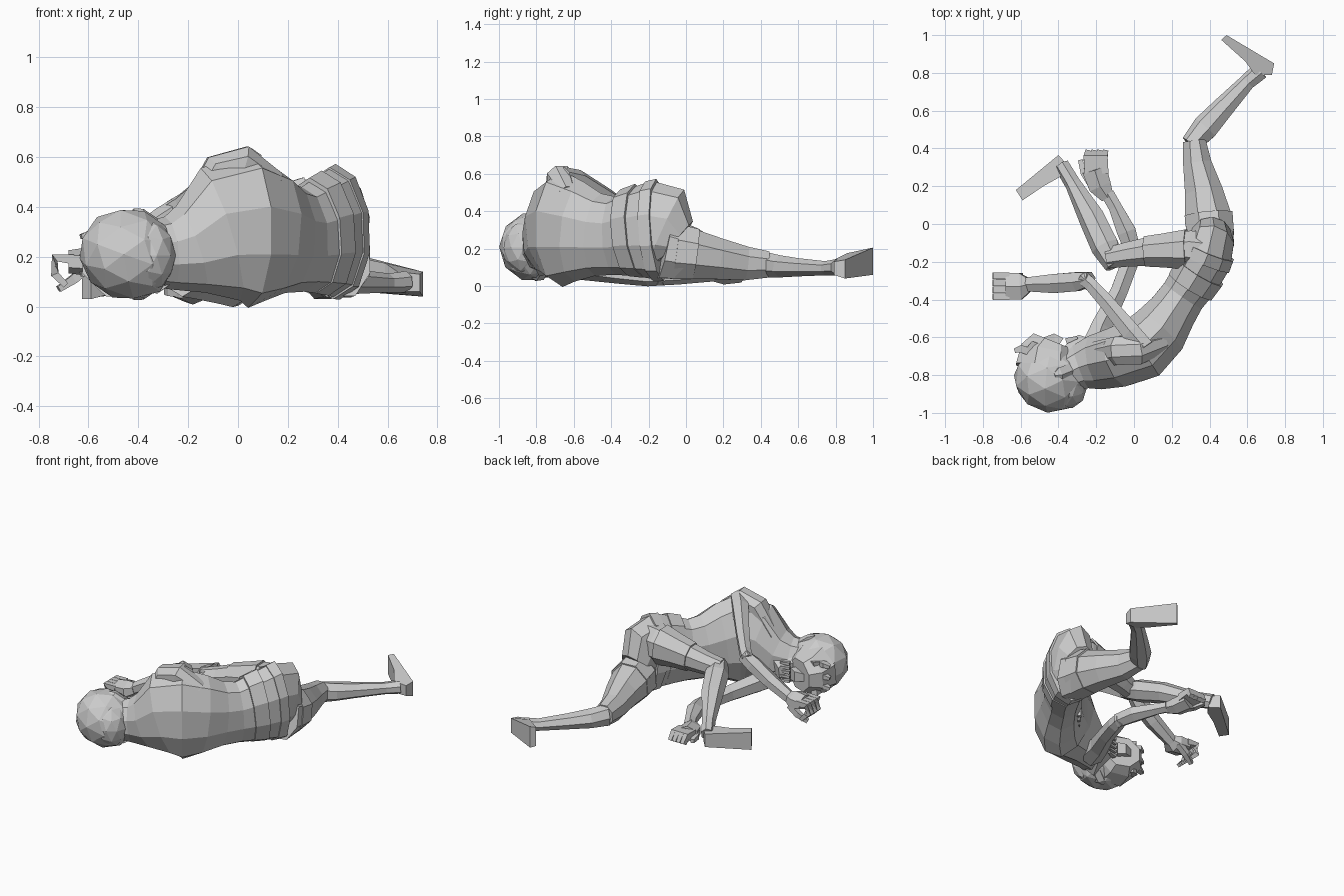
import bpy, bmesh, math
from mathutils import Vector, Euler


def finish(name, bm):
    bmesh.ops.recalc_face_normals(bm, faces=bm.faces)
    me = bpy.data.meshes.new(name)
    bm.to_mesh(me)
    bm.free()
    ob = bpy.data.objects.new(name, me)
    bpy.context.collection.objects.link(ob)
    return ob


def tube(name, secs, sides=8):
    """Loft along sections (x, y, z, horizontal radius, vertical radius)."""
    bm = bmesh.new()
    P = [Vector(s[:3]) for s in secs]
    k = 1.0 / math.cos(math.pi / sides)
    rings = []
    for i, s in enumerate(secs):
        t = (P[min(i + 1, len(P) - 1)] - P[max(i - 1, 0)]).normalized()
        side = t.cross(Vector((0, 0, 1))).normalized()
        up = side.cross(t)
        ring = []
        for j in range(sides):
            a = 2 * math.pi * (j + 0.5) / sides
            ring.append(bm.verts.new(P[i] + side * math.cos(a) * s[3] * k + up * math.sin(a) * s[4] * k))
        rings.append(ring)
    for a, b in zip(rings, rings[1:]):
        for j in range(sides):
            n = (j + 1) % sides
            bm.faces.new((a[j], a[n], b[n], b[j]))
    bm.faces.new(rings[0])
    bm.faces.new(rings[-1])
    return finish(name, bm)


def foot(name, outline):
    """Side-lying foot: outline points (x, y, low z, high z)."""
    bm = bmesh.new()
    lo = [bm.verts.new((x, y, a)) for x, y, a, b in outline]
    hi = [bm.verts.new((x, y, b)) for x, y, a, b in outline]
    bm.faces.new(lo)
    bm.faces.new(hi)
    for i in range(len(lo)):
        n = (i + 1) % len(lo)
        bm.faces.new((lo[i], lo[n], hi[n], hi[i]))
    return finish(name, bm)


def blob(name, c, r, rot=(0, 0, 0), sub=2):
    bm = bmesh.new()
    bmesh.ops.create_icosphere(bm, subdivisions=sub, radius=1)
    e = Euler(rot)
    for v in bm.verts:
        p = Vector((v.co.x * r[0], v.co.y * r[1], v.co.z * r[2]))
        p.rotate(e)
        v.co = p + Vector(c)
    return finish(name, bm)


# torso lying on its side, neck to pelvis
tube("torso", [
    (-0.38, -0.80, 0.21, 0.10, 0.12), (-0.28, -0.755, 0.215, 0.12, 0.14),
    (-0.19, -0.73, 0.23, 0.145, 0.175),
    (-0.07, -0.70, 0.29, 0.16, 0.265), (0.04, -0.66, 0.305, 0.17, 0.295),
    (0.13, -0.57, 0.29, 0.155, 0.255), (0.20, -0.47, 0.275, 0.13, 0.21),
    (0.26, -0.38, 0.27, 0.12, 0.20), (0.33, -0.28, 0.285, 0.13, 0.225),
    (0.385, -0.18, 0.30, 0.135, 0.25), (0.405, -0.11, 0.29, 0.12, 0.235),
    (0.41, -0.05, 0.24, 0.10, 0.13)], 10)

# waistband and belt
tube("waistband", [(0.30, -0.33, 0.285, 0.132, 0.222), (0.35, -0.25, 0.295, 0.14, 0.24)], 10)
tube("belt", [(0.375, -0.20, 0.295, 0.14, 0.252), (0.40, -0.14, 0.30, 0.137, 0.26)], 10)

# ribs on the chest front
for i in range(4):
    x, y = 0.02 + i * 0.035, -0.545 + i * 0.05
    tube("rib", [(x, y, 0.14, 0.012, 0.02), (x - 0.006, y + 0.006, 0.27, 0.02, 0.015),
                 (x + 0.02, y - 0.02, 0.40, 0.012, 0.02)], 4)

# head with face turned to the belly side
blob("skull", (-0.44, -0.82, 0.21), (0.20, 0.18, 0.185), (0, 0.35, -0.1))
blob("nape", (-0.36, -0.865, 0.205), (0.11, 0.115, 0.145), (0, 0, 0.3))
tube("jaw", [(-0.32, -0.77, 0.20, 0.11, 0.13), (-0.28, -0.68, 0.19, 0.09, 0.095),
             (-0.25, -0.61, 0.18, 0.05, 0.06)], 6)
tube("face", [(-0.46, -0.76, 0.20, 0.165, 0.16), (-0.45, -0.67, 0.19, 0.15, 0.13),
              (-0.43, -0.62, 0.19, 0.11, 0.10)], 8)
tube("brow", [(-0.53, -0.655, 0.08, 0.03, 0.03), (-0.54, -0.64, 0.19, 0.03, 0.035),
              (-0.53, -0.655, 0.30, 0.03, 0.03)], 5)
tube("nose", [(-0.50, -0.64, 0.19, 0.03, 0.02), (-0.42, -0.61, 0.19, 0.03, 0.035),
              (-0.39, -0.63, 0.19, 0.03, 0.04)], 4)
for i in range(5):
    z = 0.13 + i * 0.03
    tube("tooth", [(-0.36, -0.62, z, 0.015, 0.01), (-0.30, -0.60, z, 0.008, 0.006)], 4)
for z, s in ((0.365, 1), (0.055, -1)):
    tube("ear", [(-0.34, -0.77, z - 0.03 * s, 0.03, 0.02), (-0.39, -0.79, z + 0.015 * s, 0.03, 0.012),
                 (-0.42, -0.80, z + 0.02 * s, 0.01, 0.008)], 5)
for z in (0.13, 0.20, 0.28):
    tube("forehead_strand", [(-0.54, -0.68, z, 0.02, 0.015), (-0.60, -0.66, z + 0.01, 0.02, 0.015),
                             (-0.63, -0.67, z, 0.012, 0.01)], 4)

# shoulder, upper arm and forearm of the raised arm
tube("upper_shoulder", [(0.15, -0.63, 0.49, 0.05, 0.05), (0.02, -0.67, 0.575, 0.075, 0.07),
                        (-0.08, -0.67, 0.555, 0.075, 0.06), (-0.19, -0.69, 0.38, 0.07, 0.045)], 8)
tube("upper_arm_raised", [
    (0.06, -0.66, 0.58, 0.05, 0.05), (-0.01, -0.58, 0.56, 0.05, 0.055),
    (-0.14, -0.42, 0.47, 0.04, 0.045), (-0.22, -0.33, 0.41, 0.035, 0.04),
    (-0.27, -0.285, 0.38, 0.035, 0.04)], 6)
tube("forearm_raised", [
    (-0.23, -0.29, 0.40, 0.035, 0.04), (-0.30, -0.305, 0.35, 0.05, 0.045),
    (-0.42, -0.315, 0.27, 0.05, 0.04), (-0.58, -0.32, 0.18, 0.035, 0.035)], 6)
tube("palm_raised", [
    (-0.56, -0.32, 0.19, 0.04, 0.035), (-0.60, -0.33, 0.18, 0.07, 0.05),
    (-0.68, -0.33, 0.18, 0.07, 0.04)], 6)
for i in range(4):
    y = -0.385 + i * 0.037
    tube("finger_raised", [(-0.66, y, 0.19, 0.017, 0.02), (-0.735, y, 0.195, 0.017, 0.018),
                           (-0.735, y, 0.13, 0.016, 0.016), (-0.69, y, 0.085, 0.012, 0.012)], 4)
tube("thumb_raised", [(-0.60, -0.28, 0.16, 0.02, 0.02), (-0.66, -0.28, 0.11, 0.018, 0.018),
                      (-0.72, -0.30, 0.07, 0.012, 0.012)], 4)

# arm lying on the floor
tube("upper_arm_lower", [
    (-0.22, -0.68, 0.12, 0.07, 0.07), (-0.17, -0.54, 0.10, 0.055, 0.06),
    (-0.08, -0.36, 0.07, 0.045, 0.05), (-0.02, -0.20, 0.05, 0.045, 0.045),
    (0.0, -0.12, 0.05, 0.035, 0.04)], 6)
tube("forearm_lower", [
    (0.0, -0.16, 0.05, 0.04, 0.042), (-0.04, -0.04, 0.06, 0.05, 0.045),
    (-0.10, 0.09, 0.06, 0.035, 0.035), (-0.14, 0.16, 0.06, 0.035, 0.03)], 6)
tube("palm_lower", [
    (-0.14, 0.14, 0.06, 0.035, 0.03), (-0.18, 0.20, 0.06, 0.06, 0.045),
    (-0.21, 0.29, 0.07, 0.065, 0.045)], 6)
for i in range(4):
    x = -0.245 + i * 0.031
    tube("finger_lower", [(x, 0.27, 0.08, 0.017, 0.025), (x - 0.005, 0.355, 0.09, 0.017, 0.022),
                          (x, 0.38, 0.045, 0.014, 0.014)], 4)
tube("thumb_lower", [(-0.22, 0.20, 0.06, 0.02, 0.02), (-0.265, 0.27, 0.06, 0.018, 0.018),
                     (-0.285, 0.34, 0.06, 0.012, 0.012)], 4)

# leg drawn up in front
tube("thigh_bent", [
    (0.43, -0.15, 0.40, 0.10, 0.12), (0.30, -0.135, 0.395, 0.10, 0.12),
    (0.12, -0.14, 0.375, 0.08, 0.09), (-0.03, -0.16, 0.345, 0.065, 0.07),
    (-0.14, -0.18, 0.325, 0.055, 0.06)], 8)
tube("short_leg_bent", [(0.28, -0.135, 0.395, 0.106, 0.125), (0.16, -0.14, 0.38, 0.09, 0.103),
                        (0.06, -0.145, 0.365, 0.08, 0.09)], 8)
tube("shin_bent", [
    (-0.10, -0.22, 0.335, 0.05, 0.05), (-0.15, -0.12, 0.305, 0.07, 0.065),
    (-0.22, 0.03, 0.25, 0.065, 0.06), (-0.32, 0.21, 0.16, 0.04, 0.045),
    (-0.38, 0.31, 0.12, 0.038, 0.045)], 7)
foot("foot_bent", [(-0.40, 0.365, 0.06, 0.15), (-0.35, 0.31, 0.07, 0.15), (-0.39, 0.25, 0.07, 0.16),
                   (-0.48, 0.20, 0.06, 0.15), (-0.59, 0.125, 0.03, 0.15), (-0.625, 0.18, 0.03, 0.15)])

# leg stretched back along the floor
tube("thigh_straight", [
    (0.42, -0.12, 0.20, 0.11, 0.16), (0.395, 0.02, 0.17, 0.125, 0.135),
    (0.37, 0.17, 0.145, 0.10, 0.11), (0.335, 0.32, 0.12, 0.075, 0.09),
    (0.32, 0.44, 0.115, 0.06, 0.07)], 8)
tube("short_leg_straight", [(0.405, -0.06, 0.185, 0.125, 0.148), (0.395, 0.05, 0.17, 0.127, 0.135)], 8)
tube("shin_straight", [
    (0.30, 0.42, 0.115, 0.05, 0.065), (0.38, 0.51, 0.105, 0.065, 0.055),
    (0.47, 0.61, 0.10, 0.055, 0.045), (0.60, 0.75, 0.095, 0.04, 0.035),
    (0.67, 0.81, 0.10, 0.045, 0.04)], 7)
foot("foot_straight", [(0.73, 0.79, 0.06, 0.13), (0.742, 0.85, 0.04, 0.14), (0.49, 1.0, 0.06, 0.205),
                       (0.462, 0.975, 0.07, 0.20), (0.59, 0.86, 0.055, 0.175), (0.64, 0.79, 0.06, 0.14)])
